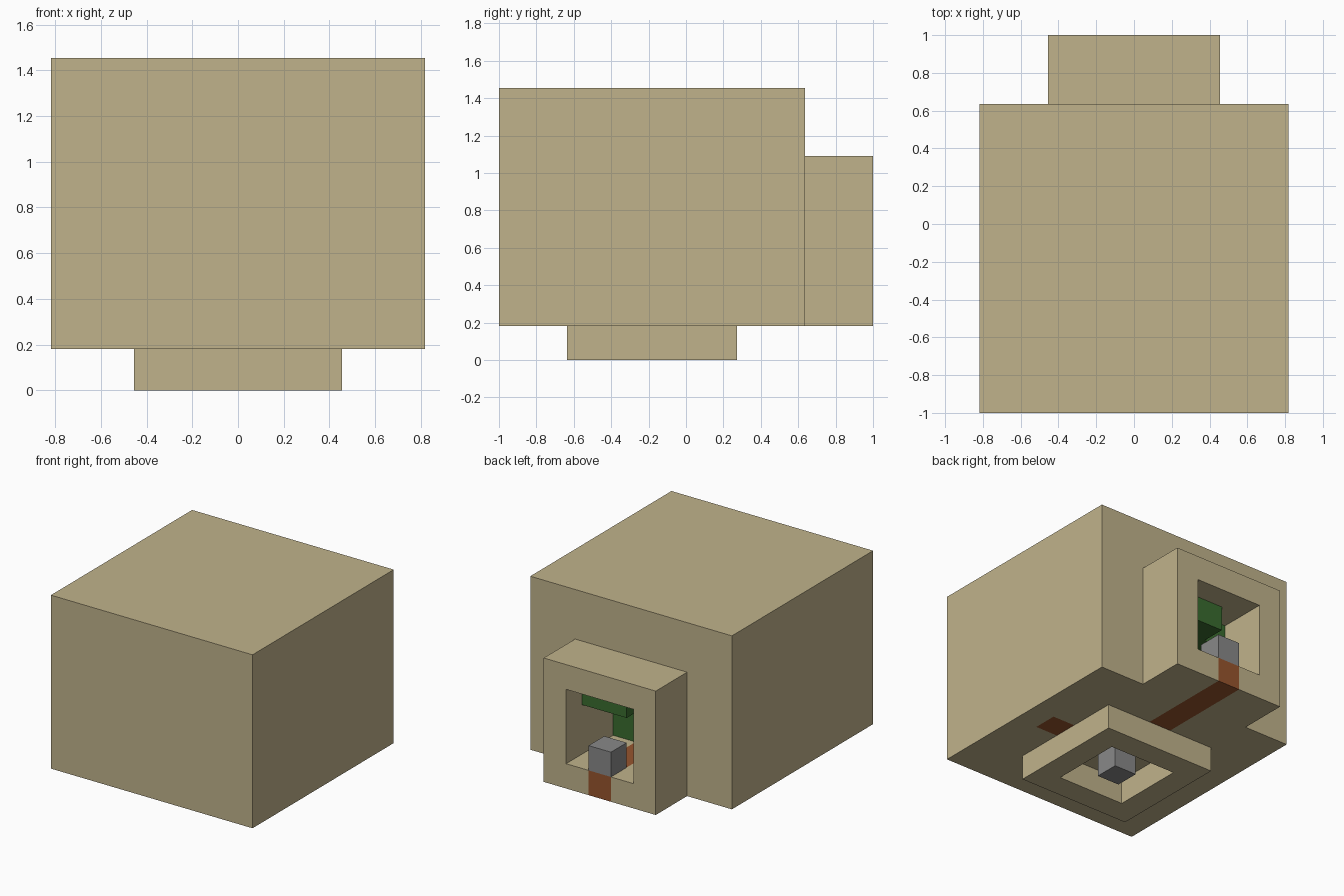
import bpy
import bmesh
from mathutils import Vector

U = 1 / 11  # block size

cube = bpy.data.objects.get("Cube")
if cube:
    bpy.data.objects.remove(cube, do_unlink=True)


def material(name, color):
    mat = bpy.data.materials.new(name)
    mat.use_nodes = True
    mat.diffuse_color = (*color, 1)
    bsdf = next(n for n in mat.node_tree.nodes if n.type == 'BSDF_PRINCIPLED')
    bsdf.inputs["Base Color"].default_value = (*color, 1)
    return mat


TAN = material("tan casing", (0.53, 0.45, 0.26))
GREY = material("grey metal", (0.25, 0.25, 0.25))
COPPER = material("copper brown", (0.31, 0.09, 0.027))
GREEN = material("board green", (0.042, 0.15, 0.028))


def inside(p, box):
    return all(box[2 * i] < p[i] < box[2 * i + 1] for i in range(3))


def solid(name, mat, add, cut=()):
    """Closed skin around the added boxes minus the cut boxes.
    Each box is (x0, x1, y0, y1, z0, z1) in block units."""
    boxes = list(add) + list(cut)
    cuts = [sorted({b[2 * i + j] for b in boxes for j in (0, 1)}) for i in range(3)]

    def filled(cell):
        if any(not 0 <= cell[i] < len(cuts[i]) - 1 for i in range(3)):
            return False
        mid = [(cuts[i][cell[i]] + cuts[i][cell[i] + 1]) / 2 for i in range(3)]
        return any(inside(mid, b) for b in add) and not any(inside(mid, b) for b in cut)

    bm = bmesh.new()
    verts = {}

    def vert(key):
        if key not in verts:
            verts[key] = bm.verts.new(Vector([cuts[i][key[i]] for i in range(3)]) * U)
        return verts[key]

    nx, ny, nz = (len(c) - 1 for c in cuts)
    for cell in ((x, y, z) for x in range(nx) for y in range(ny) for z in range(nz)):
        if not filled(cell):
            continue
        for axis in range(3):
            for side in (0, 1):
                neighbour = list(cell)
                neighbour[axis] += 2 * side - 1
                if filled(neighbour):
                    continue
                ring = []
                for du, dv in ((0, 0), (1, 0), (1, 1), (0, 1)):
                    key = list(cell)
                    key[axis] += side
                    key[(axis + 1) % 3] += du
                    key[(axis + 2) % 3] += dv
                    ring.append(vert(tuple(key)))
                bm.faces.new(ring if side else ring[::-1])
    mesh = bpy.data.meshes.new(name)
    bm.to_mesh(mesh)
    bm.free()
    mesh.materials.append(mat)
    obj = bpy.data.objects.new(name, mesh)
    bpy.context.collection.objects.link(obj)
    return obj


# Copper conductor set into the floor: a long run and a side branch
long_run = (-1, 1, -3, 11, 2, 4)
side_branch = (-1, 7, -3, -1, 2, 4)
solid("floor_conductor", COPPER, [long_run, side_branch])

# Hollow casing with an opening through the back wall
opening = (-3, 3, 5, 11, 4, 10)
room = (-7, 7, -9, 5, 4, 14)
solid("main_casing", TAN, [(-9, 9, -11, 7, 2, 16)],
      [room, opening, long_run, side_branch])

# Square collars at the back and underneath
solid("back_collar", TAN, [(-5, 5, 7, 11, 2, 12)], [opening, long_run])
solid("bottom_collar", TAN, [(-5, 5, -7, 3, 0, 2)], [(-3, 3, -5, 1, 0, 2)])

# Contact blocks in each collar
solid("back_contact", GREY, [(-1, 1, 9, 11, 4, 6)])
solid("bottom_contact", GREY, [(-1, 1, -3, -1, 0, 2)])

# Circuit board behind the opening, with a stepped upper ledge
solid("circuit_board", GREEN,
      [(-7, 7, 3, 5, 4, 14), (-3, 3, 5, 7, 8, 10), (-1, 3, 7, 9, 8, 10)])
